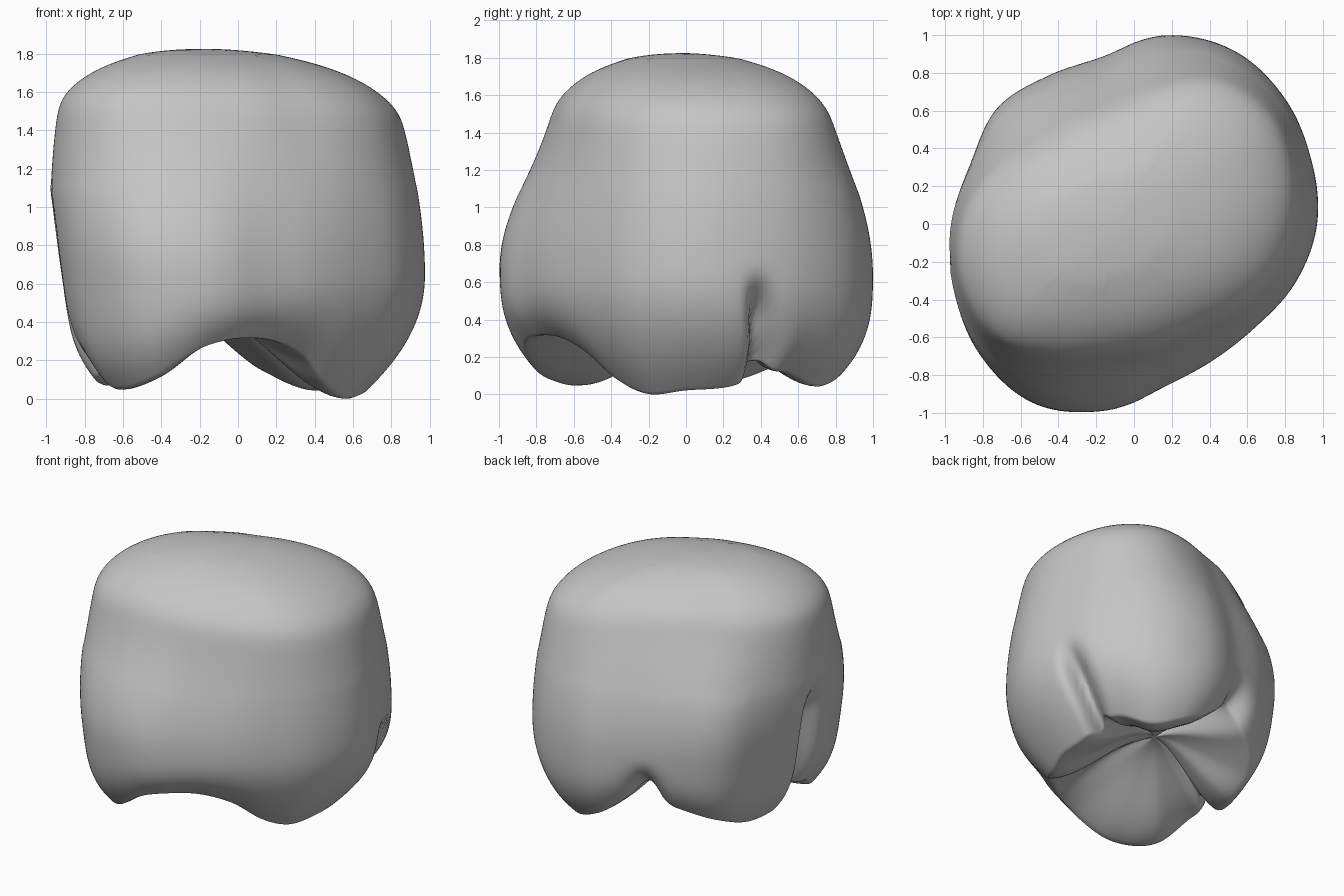
import bpy, bmesh, math
from math import cos, sin, pi, exp

if "Cube" in bpy.data.objects:
    bpy.data.objects.remove(bpy.data.objects["Cube"], do_unlink=True)

# Polar outlines, one value every 20 degrees counter-clockwise from +x
WAIST = [.97, 1.0, 1.04, 1.06, 1.015, .915, .94, 1.0, .97,
         1.0, 1.05, 1.12, 1.13, 1.02, .88, .835, .845, .91]
SHOULDER = [.84, .89, .93, .88, .75, .66, .66, .7, .82,
            .93, .98, .965, .83, .72, .675, .665, .72, .79]
HEM = [.02, .04, .12, .04, .14, .32, .26, .16, .07,
       .1, .2, .05, .1, .28, .31, .24, .08, 0]

# Creases between lobes: angle, angular width, depth, start height,
# sideways drift towards the hem, extra hem lift
CREASES = [(22, 3.5, .2, .68, 10, .09), (106, 7, .08, .65, 0, .11),
           (189, 5, .13, 1.08, 0, .1), (274, 12, .03, .45, 0, 0)]
STEPS = 216


def around(table, deg):
    """Smooth periodic interpolation of a polar table."""
    n = len(table)
    u = deg / 360 * n
    i, t = int(u), u - int(u)
    a, b, c, d = (table[(i + k) % n] for k in (-1, 0, 1, 2))
    return b + t / 2 * (c - a + t * (2*a - 5*b + 4*c - d + t * (3*(b - c) + d - a)))


def ease(t):
    t = max(0, min(1, t))
    return t * t * (3 - 2 * t)


def groove(deg, crease, z=0):
    centre = crease[0] + crease[4] * max(0, 1 - z / crease[3])
    gap = (deg - centre + 180) % 360 - 180
    return exp(-(gap / crease[1]) ** 2)


def wall_radius(deg, z, hem):
    """Radius of the outer wall, tucked in at the hem and creased."""
    ang = math.radians(deg)
    blend = sin(max(0, min(1, (1.5 - z) / .86)) * pi / 2)
    blend **= 1 + .5 * max(0, -sin(ang))
    r = around(SHOULDER, deg) * (1 - blend) + around(WAIST, deg) * blend
    r *= 1 - .1 * max(0, -cos(ang)) * ease((1.25 - z) / .9)
    # The left front lobe curls under the most
    curl = max(0, cos(ang + .26))
    tuck = max(0, (.64 - z) / (.64 - hem))
    r *= 1 - max(.1, .2 + .15 * curl - .3 * hem) * tuck ** (3 - curl)
    for c in CREASES:
        r -= c[2] * groove(deg, c, z) * ease((c[3] - z) / .3)
    return r


def column(deg):
    """Points from the underside, round the hem, up the wall and over the top."""
    ca, sa = cos(math.radians(deg)), sin(math.radians(deg))
    hem = around(HEM, deg) + sum(c[5] * groove(deg, c) for c in CREASES)
    rim = wall_radius(deg, hem, hem)
    pts = []
    # Underside, rising to a pinch in the middle
    for i in range(1, 18):
        g = i / 18
        z = hem + (.4 - hem) * ease(1 - g)
        z += .25 * sum(groove(deg, c) for c in CREASES) * g * (1 - g)
        pts.append((-.1 * (1 - g) + rim * g * ca, .1 * (1 - g) + rim * g * sa, z))
    # Outer wall
    top_r = around(SHOULDER, deg)
    top = 1.47 - .04 * top_r * ca
    for i in range(40):
        z = hem + (top - hem) * (i / 40) ** 1.5
        r = wall_radius(deg, z, hem)
        pts.append((r * ca, r * sa, z))
    # Domed top
    top_r = wall_radius(deg, top, hem)
    for i in range(24):
        f = cos(i / 24 * pi / 2)
        z = top * f + 1.5 * (1 - f) + (1.825 - 1.5) * (1 - f ** 2.6) ** .62
        pts.append((-.1 * (1 - f) + top_r * f * ca, top_r * f * sa, z))
    return pts


def soften(bm, verts, times):
    for _ in range(times):
        bmesh.ops.smooth_vert(bm, verts=verts, factor=.5,
                              use_axis_x=True, use_axis_y=True, use_axis_z=True)


bm = bmesh.new()
columns = [[bm.verts.new(p) for p in column(k * 360 / STEPS)] for k in range(STEPS)]
pinch = bm.verts.new((-.1, .1, .4))
crown = bm.verts.new((-.1, 0, 1.825))
for k, a in enumerate(columns):
    b = columns[(k + 1) % STEPS]
    bm.faces.new((pinch, b[0], a[0]))
    bm.faces.new((crown, a[-1], b[-1]))
    for j in range(len(a) - 1):
        bm.faces.new((a[j], b[j], b[j + 1], a[j + 1]))
# Soften the surface, most of all round the shoulder
soften(bm, bm.verts[:], 2)
soften(bm, [v for v in bm.verts if 1.1 < v.co.z < 1.79], 24)
bmesh.ops.recalc_face_normals(bm, faces=bm.faces)
for f in bm.faces:
    f.smooth = True
mesh = bpy.data.meshes.new("lobed_body")
bm.to_mesh(mesh)
bm.free()
body = bpy.data.objects.new("lobed_body", mesh)
bpy.context.collection.objects.link(body)

# Plain grey colour
grey = bpy.data.materials.new("plain_grey")
grey.use_nodes = True
grey.diffuse_color = (.56, .56, .56, 1)
grey.node_tree.nodes["Principled BSDF"].inputs["Base Color"].default_value = (.56, .56, .56, 1)
mesh.materials.append(grey)
